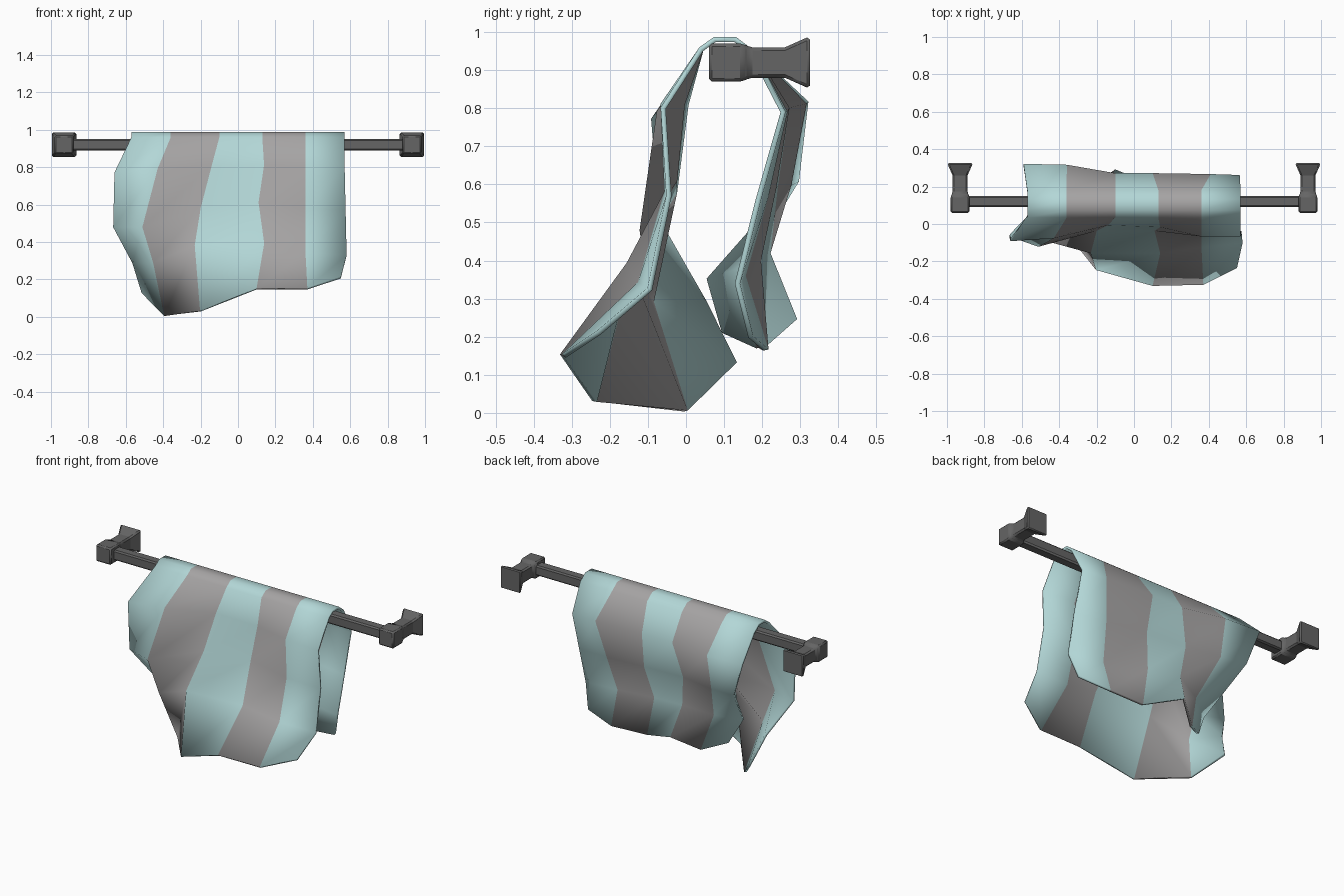
import bpy, bmesh
from mathutils import Vector

if "Cube" in bpy.data.objects:
    bpy.data.objects.remove(bpy.data.objects["Cube"])


def material(name, rgb):
    m = bpy.data.materials.new(name)
    m.diffuse_color = (*rgb, 1)
    m.use_nodes = True
    m.node_tree.nodes["Principled BSDF"].inputs["Base Color"].default_value = m.diffuse_color
    return m


TEAL = material("teal_stripe", (0.45, 0.68, 0.68))
GREY = material("grey_stripe", (0.38, 0.37, 0.37))
METAL = material("dark_metal", (0.13, 0.13, 0.13))


def finish(bm, name, mats, angle):
    bmesh.ops.recalc_face_normals(bm, faces=bm.faces)
    me = bpy.data.meshes.new(name)
    bm.to_mesh(me)
    bm.free()
    ob = bpy.data.objects.new(name, me)
    bpy.context.collection.objects.link(ob)
    for m in mats:
        me.materials.append(m)
    bpy.ops.object.select_all(action='DESELECT')
    ob.select_set(True)
    bpy.context.view_layer.objects.active = ob
    bpy.ops.object.shade_smooth_by_angle(angle=angle)
    return ob


def bevel(ob, width):
    b = ob.modifiers.new("bevel", 'BEVEL')
    b.width, b.segments, b.limit_method = width, 1, 'ANGLE'


# rail
bm = bmesh.new()
bmesh.ops.create_cube(bm, size=1)
bmesh.ops.scale(bm, vec=(1.8, 0.06, 0.06), verts=bm.verts)
bmesh.ops.translate(bm, vec=(0, 0.12, 0.92), verts=bm.verts)
bevel(finish(bm, "rail", [METAL], 0.5), 0.008)

# wall brackets: square sections (y, half size) lofted toward the wall
SECTIONS = [(0.06, 0.05), (0.15, 0.05), (0.166, 0.04), (0.26, 0.04), (0.325, 0.069)]
for side, label in ((-1, "left"), (1, "right")):
    bm = bmesh.new()
    rings = [[bm.verts.new((side * 0.93 + sx * h, y, 0.92 + sz * h))
              for sx, sz in ((-1, -1), (1, -1), (1, 1), (-1, 1))] for y, h in SECTIONS]
    for a, b in zip(rings, rings[1:]):
        for i in range(4):
            j = (i + 1) % 4
            bm.faces.new((a[i], a[j], b[j], b[i]))
    bm.faces.new(rings[0])
    bm.faces.new(rings[-1])
    bevel(finish(bm, label + "_bracket", [METAL], 0.4), 0.008)

# towel: hanging profiles at each stripe border, left to right
FRONT = [
    [(-.51, .13, .13), (-.56, .05, .29), (-.665, -.06, .48), (-.66, -.085, .77)],
    [(-.39, 0, .005), (-.45, -.09, .29), (-.51, -.115, .48), (-.43, -.07, .79)],
    [(-.20, -.24, .03), (-.23, -.15, .38), (-.20, -.03, .58), (-.14, 0, .81)],
    [(.10, -.325, .15), (.14, -.15, .39), (.11, -.03, .61), (.14, -.01, .81)],
    [(.37, -.32, .15), (.36, -.12, .34), (.36, -.05, .58), (.36, -.06, .81)],
    [(.55, -.23, .21), (.58, -.095, .325), (.575, -.045, .57), (.57, -.06, .80)],
]
BACK = [
    [(-.59, .315, .815), (-.52, .29, .61), (-.42, .06, .35), (-.35, .10, .21)],
    [(-.36, .31, .81), (-.36, .27, .60), (-.29, .15, .38), (-.23, .19, .17)],
    [(-.10, .265, .80), (-.15, .235, .60), (-.13, .215, .42), (-.10, .285, .245)],
    [(.10, .265, .80), (.11, .23, .59), (.07, .19, .40), (.11, .20, .17)],
    [(.41, .26, .79), (.37, .21, .57), (.34, .15, .36), (.34, .21, .165)],
    [(.565, .255, .79), (.565, .19, .56), (.56, .135, .34), (.52, .17, .20)],
]
TOP_X = [-.57, -.36, -.10, .13, .36, .57]
OVER = [(.04, .955), (.075, .98), (.13, .98), (.175, .945)]
bm = bmesh.new()
cols = []
for f, x, b in zip(FRONT, TOP_X, BACK):
    fold = [(x, y, z) for y, z in OVER]
    cols.append([bm.verts.new(p) for p in f + fold + b])
for s, (a, b) in enumerate(zip(cols, cols[1:])):
    for i in range(len(a) - 1):
        bm.faces.new((a[i], b[i], b[i + 1], a[i + 1])).material_index = s % 2
towel = finish(bm, "towel", [TEAL, GREY], 1.2)
solid = towel.modifiers.new("thickness", 'SOLIDIFY')
solid.thickness, solid.offset = 0.014, 0
